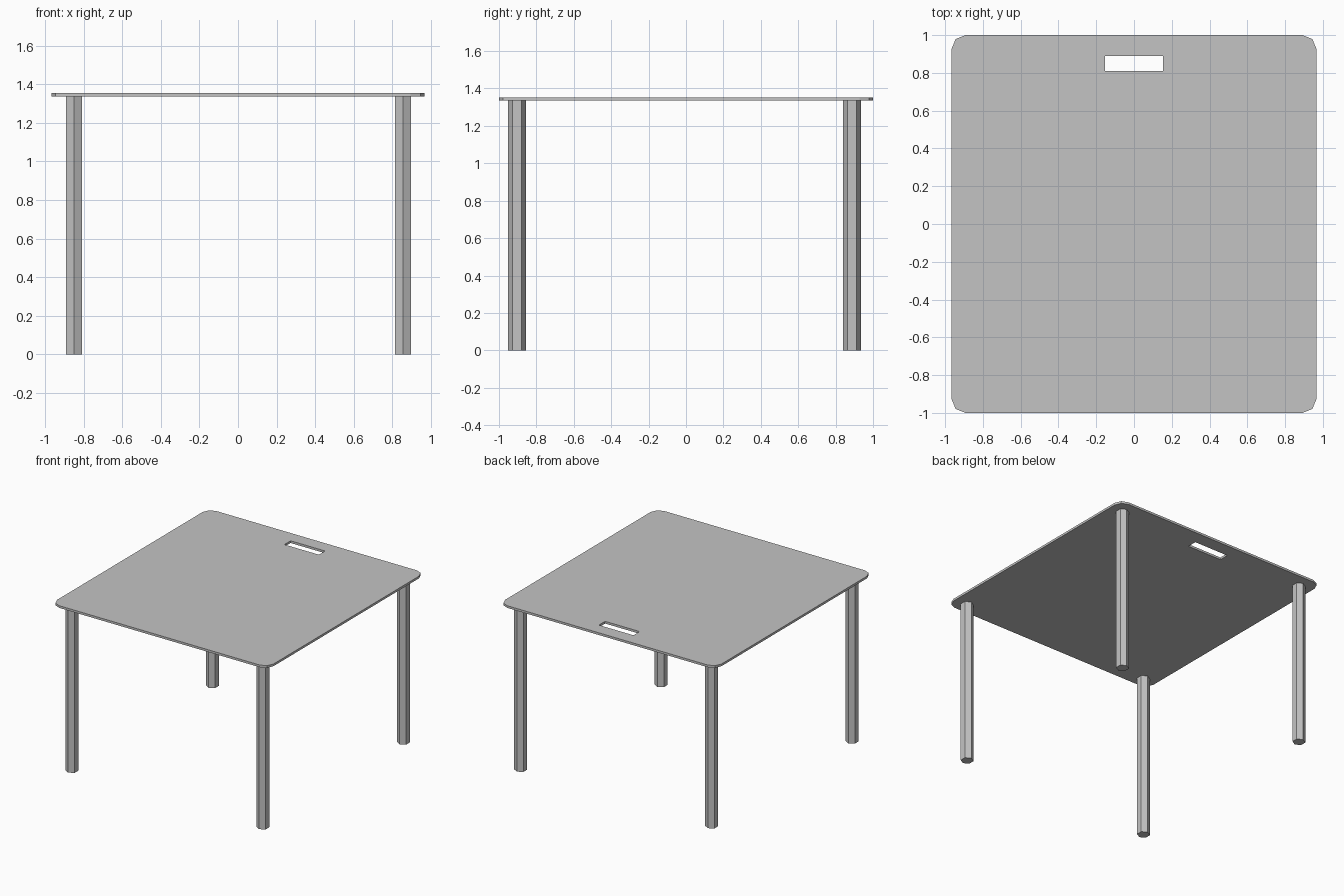
import bpy
import bmesh
import math

cube = bpy.data.objects.get("Cube")
if cube:
    bpy.data.objects.remove(cube, do_unlink=True)

HALF_X, HALF_Y = 0.966, 1.0
TOP_Z, THICK = 1.353, 0.018
CORNER = 0.073

grey = bpy.data.materials.new("plain_grey")
grey.use_nodes = True
colour = (0.55, 0.55, 0.55, 1)
grey.diffuse_color = colour
grey.node_tree.nodes["Principled BSDF"].inputs["Base Color"].default_value = colour


def rounded_outline(hx, hy, r, segments):
    """Corner points of a rectangle with faceted round corners."""
    points = []
    for quarter, (sx, sy) in enumerate([(1, 1), (-1, 1), (-1, -1), (1, -1)]):
        for i in range(segments + 1):
            a = math.pi / 2 * (quarter + i / segments)
            points.append((sx * (hx - r) + r * math.cos(a),
                           sy * (hy - r) + r * math.sin(a)))
    return points


def add_loop(bm, points, z):
    verts = [bm.verts.new((x, y, z)) for x, y in points]
    return [bm.edges.new((v, verts[i - 1])) for i, v in enumerate(verts)]


# Table top: thin sheet with a hand slot near the back
slot = [(-0.154, 0.811), (0.154, 0.811), (0.154, 0.89), (-0.154, 0.89)]
bm = bmesh.new()
mid_z = TOP_Z - THICK / 2
edges = add_loop(bm, rounded_outline(HALF_X, HALF_Y, CORNER, 2), mid_z)
edges += add_loop(bm, slot, mid_z)
bmesh.ops.triangle_fill(bm, edges=edges, use_beauty=True, normal=(0, 0, 1))
mesh = bpy.data.meshes.new("table_top")
bm.to_mesh(mesh)
bm.free()
mesh.materials.append(grey)
table_top = bpy.data.objects.new("table_top", mesh)
bpy.context.collection.objects.link(table_top)
solid = table_top.modifiers.new("thickness", "SOLIDIFY")
solid.thickness = THICK
solid.offset = 0

# Four hexagonal legs, each with a corner edge facing front and back
leg_height = TOP_Z - THICK
for side, x in (("right", -0.85), ("left", 0.855)):
    for end, y in (("front", -0.904), ("back", 0.887)):
        bpy.ops.mesh.primitive_cylinder_add(
            vertices=6, radius=0.048, depth=leg_height,
            location=(x, y, leg_height / 2))
        leg = bpy.context.object
        leg.name = f"{end}_{side}_leg"
        leg.data.materials.append(grey)
